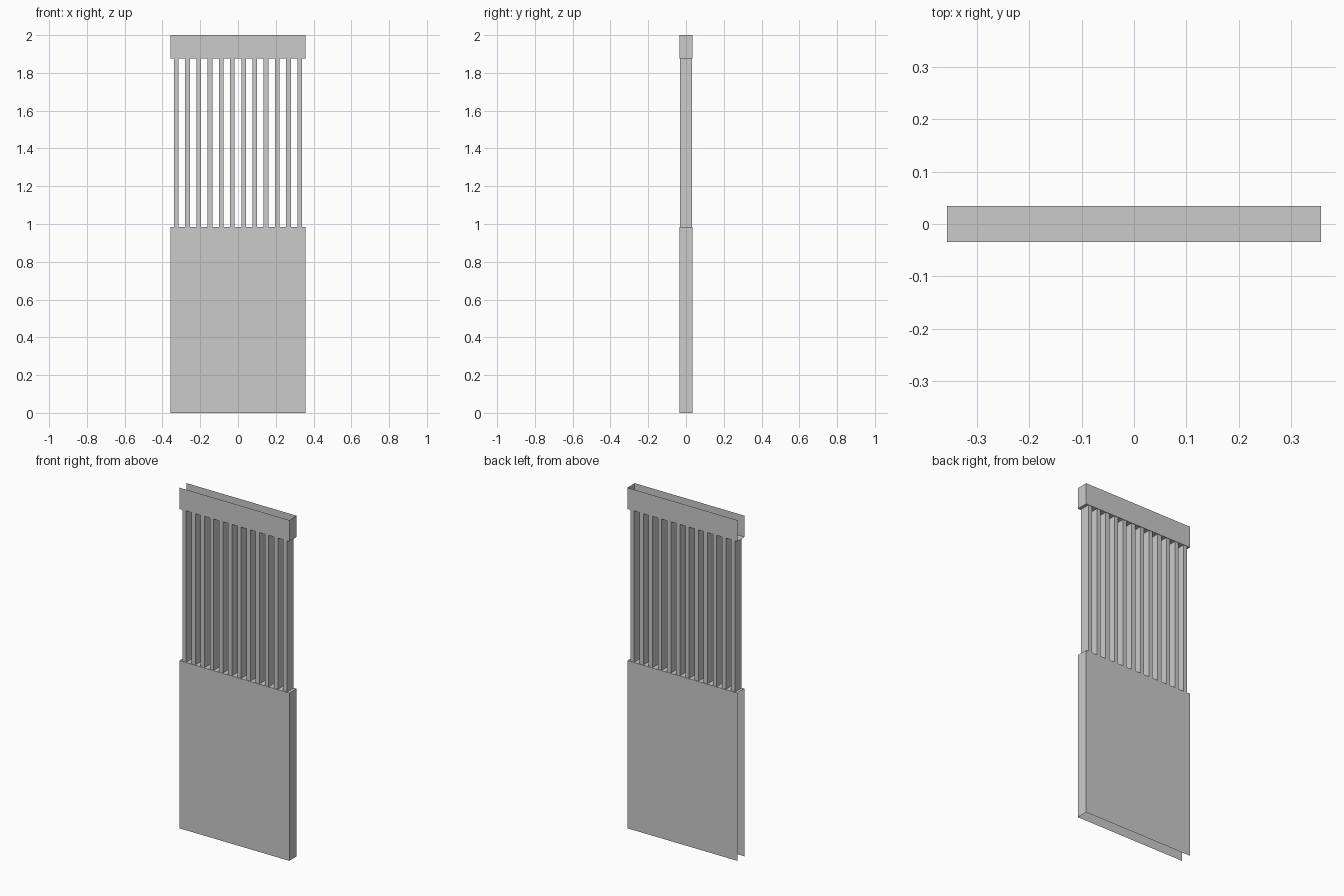
import bpy
import bmesh
from mathutils import Matrix, Vector

if "Cube" in bpy.data.objects:
    bpy.data.objects.remove(bpy.data.objects["Cube"])

HALF_W, HALF_D = 0.357, 0.034
PANEL_TOP, RAIL_BOTTOM, HEIGHT = 0.985, 1.875, 2.0
SLATS, SLAT_W, SLAT_HALF_D = 12, 0.025, 0.031


def add_box(bm, x0, x1, half_d, z0, z1, open_sides=()):
    """Box centred on y = 0, leaving out the faces that point along open_sides."""
    size = Vector((x1 - x0, 2 * half_d, z1 - z0))
    centre = Vector(((x0 + x1) / 2, 0, (z0 + z1) / 2))
    matrix = Matrix.Translation(centre) @ Matrix.Diagonal((*size, 1))
    verts = bmesh.ops.create_cube(bm, size=1, matrix=matrix)["verts"]
    faces = {f for v in verts for f in v.link_faces}
    bm.normal_update()
    gone = [f for f in faces
            if any(f.normal.dot(Vector(d)) > 0.9 for d in open_sides)]
    bmesh.ops.delete(bm, geom=gone, context="FACES")


def make_object(name, bm):
    mesh = bpy.data.meshes.new(name)
    bm.to_mesh(mesh)
    bm.free()
    obj = bpy.data.objects.new(name, mesh)
    bpy.context.collection.objects.link(obj)
    return obj


LEFT, UP, DOWN = (-1, 0, 0), (0, 0, 1), (0, 0, -1)

# Lower panel: hollow shell, open underneath and at the left end
bm = bmesh.new()
add_box(bm, -HALF_W, HALF_W, HALF_D, 0, PANEL_TOP, (LEFT, DOWN))
make_object("lower_panel", bm)

# Top rail: hollow shell, open above and at the left end
bm = bmesh.new()
add_box(bm, -HALF_W, HALF_W, HALF_D, RAIL_BOTTOM, HEIGHT, (LEFT, UP))
make_object("top_rail", bm)

# Upright slats: evenly spaced, ends hidden against panel and rail
bm = bmesh.new()
pitch = 2 * HALF_W / SLATS
for i in range(SLATS):
    x = -HALF_W + (i + 0.5) * pitch
    add_box(bm, x - SLAT_W / 2, x + SLAT_W / 2, SLAT_HALF_D,
            PANEL_TOP, RAIL_BOTTOM, (UP, DOWN))
make_object("slats", bm)
